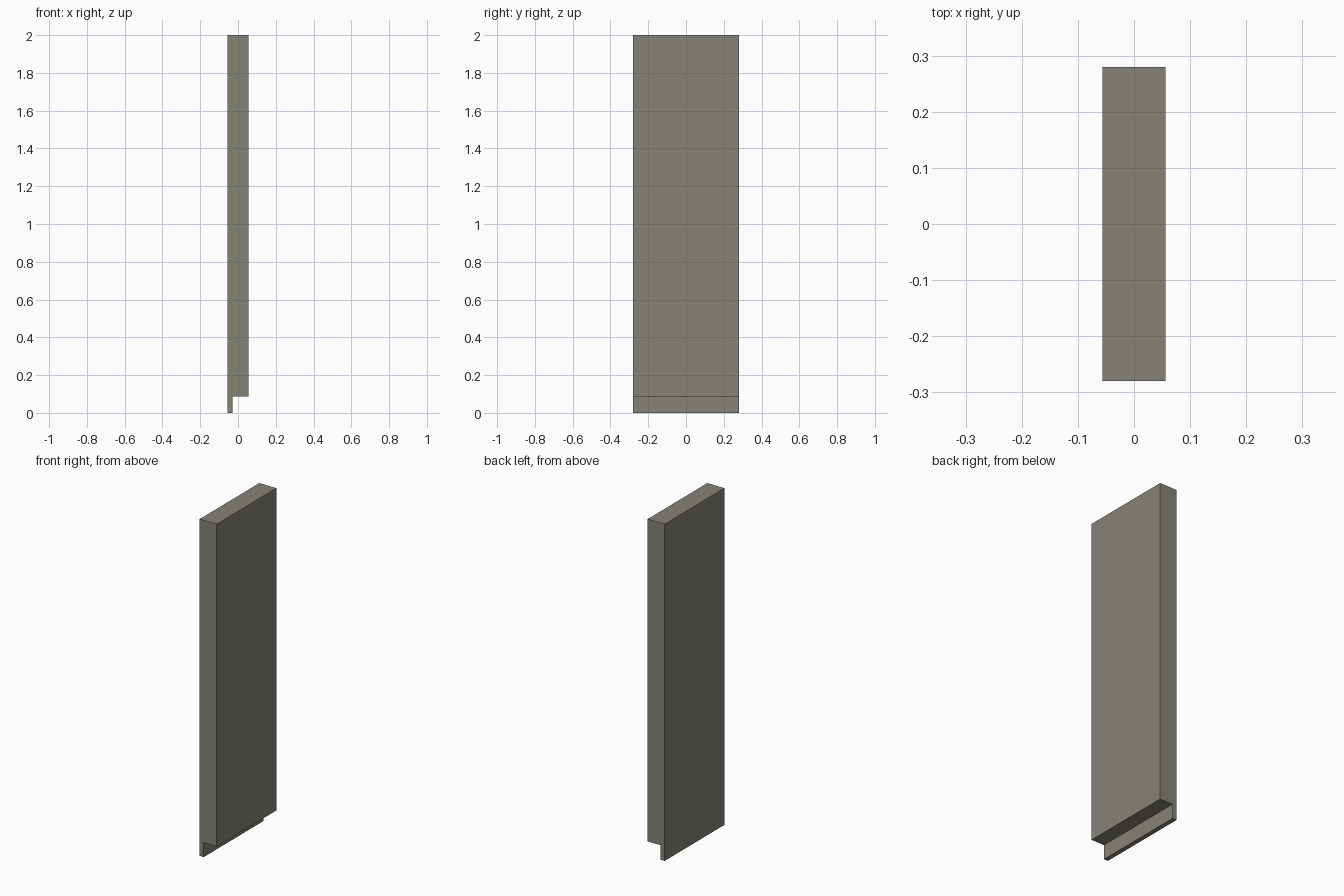
import bpy
import bmesh

if "Cube" in bpy.data.objects:
    bpy.data.objects.remove(bpy.data.objects["Cube"])

HALF_X, HALF_Y, TOP = 0.056, 0.28, 2.0
LIP_X, LIP_Z = -0.029, 0.086

# Side profile of the panel: slab with a thin lip along the bottom edge
profile = [(-HALF_X, 0), (LIP_X, 0), (LIP_X, LIP_Z),
           (HALF_X, LIP_Z), (HALF_X, TOP), (-HALF_X, TOP)]

# Extrude the profile along y
bm = bmesh.new()
face = bm.faces.new([bm.verts.new((x, -HALF_Y, z)) for x, z in profile])
result = bmesh.ops.extrude_face_region(bm, geom=[face])
moved = [v for v in result["geom"] if isinstance(v, bmesh.types.BMVert)]
bmesh.ops.translate(bm, verts=moved, vec=(0, 2 * HALF_Y, 0))
bmesh.ops.recalc_face_normals(bm, faces=bm.faces)

mesh = bpy.data.meshes.new("lipped_panel")
bm.to_mesh(mesh)
bm.free()
panel = bpy.data.objects.new("lipped_panel", mesh)
bpy.context.collection.objects.link(panel)

# Warm dark grey finish
finish = bpy.data.materials.new("warm_grey")
finish.diffuse_color = (0.238, 0.230, 0.183, 1)
finish.use_nodes = True
finish.node_tree.nodes["Principled BSDF"].inputs["Base Color"].default_value = finish.diffuse_color
mesh.materials.append(finish)
